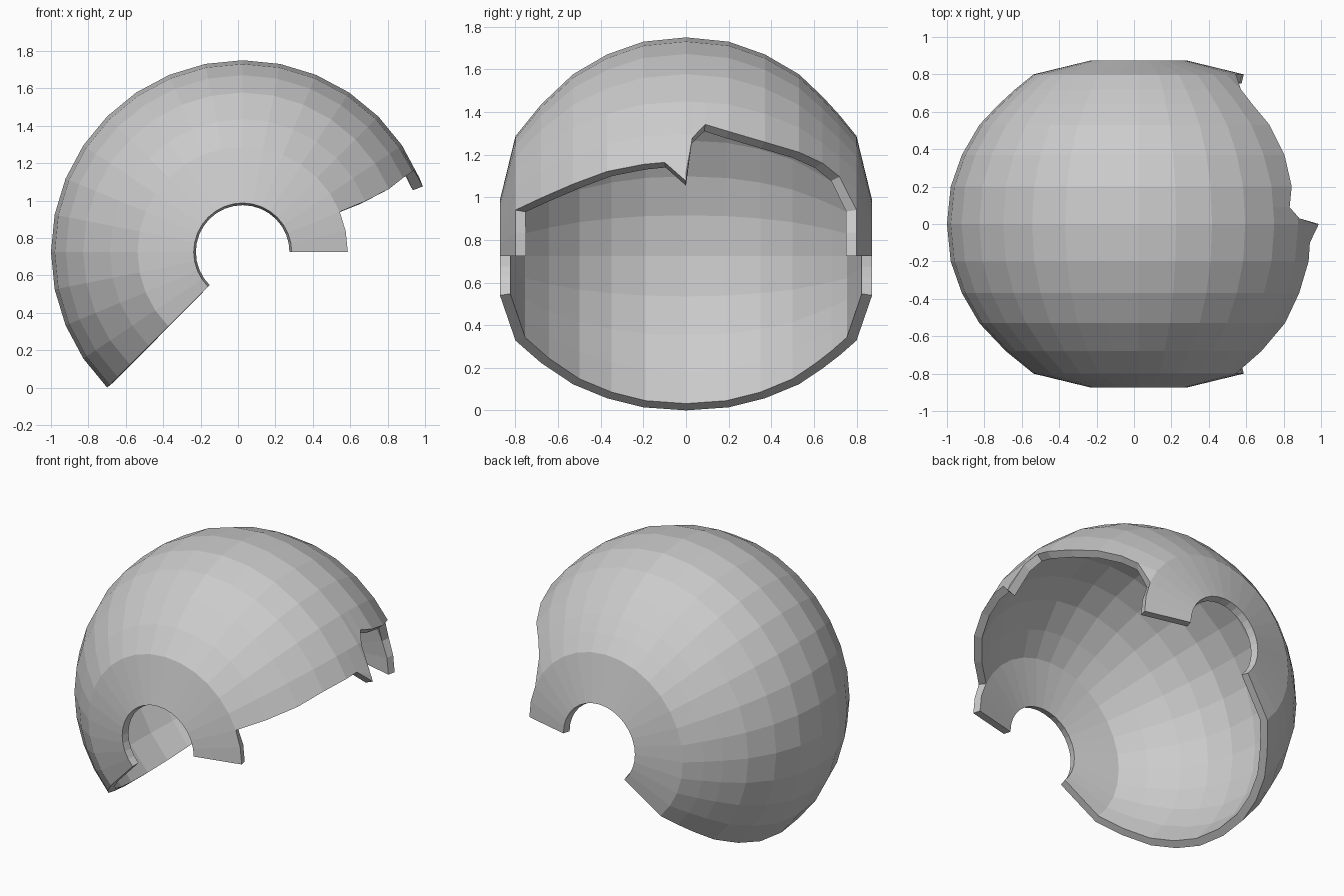
import bpy, bmesh
from math import sin, cos, radians

if "Cube" in bpy.data.objects:
    bpy.data.objects.remove(bpy.data.objects["Cube"])

CX, CZ, STEP = 0.025, 0.725, 11.25

# half profile of the dome (y, radius around the y axis)
PROFILE = [(0, 1.025), (0.2, 1.005), (0.37, 0.945), (0.53, 0.852),
           (0.68, 0.71), (0.8, 0.562)]
# broken front edge: (y, angle where the shell stops)
FRONT = [(-0.8, 22.5), (-0.68, 22.5), (-0.53, 23.3), (-0.37, 24.8), (-0.2, 25.3),
         (-0.1, 25.6), (0, 20), (0.03, 32.8), (0.09, 37.4), (0.2, 35.5),
         (0.37, 34.4), (0.53, 34.8), (0.64, 35.6), (0.72, 34.2), (0.8, 22.5)]


def radius(y):
    y = abs(y)
    for (y0, r0), (y1, r1) in zip(PROFILE, PROFILE[1:]):
        if y <= y1 + 1e-6:
            return r0 + (r1 - r0) * (y - y0) / (y1 - y0)


bm = bmesh.new()
verts = {}


def vert(y, r, a):
    key = (round(y, 4), round(r, 4), round(a, 3))
    if key not in verts:
        a = radians(a)
        verts[key] = bm.verts.new((CX + r * cos(a), y, CZ + r * sin(a)))
    return verts[key]


def strip(c0, c1):
    # faces between two columns (y, radius, end angle), swept from 225 degrees to 0
    for k in range(20, 0, -1):
        pts = []
        for (y, r, end), i in ((c0, k), (c0, k - 1), (c1, k - 1), (c1, k)):
            v = vert(y, r, max(i * STEP, end))
            if v not in pts:
                pts.append(v)
        if len(pts) > 2:
            bm.faces.new(pts)


# dome
cols = [(y, radius(y), end) for y, end in FRONT]
for a, b in zip(cols, cols[1:]):
    strip(a, b)
# side plates around the open ear holes, running on to the cheek tabs
for s in (-1, 1):
    strip((s * 0.8, radius(0.8), 0), (s * 0.873, 0.262, 0))

# normals outward
bmesh.ops.recalc_face_normals(bm, faces=bm.faces[:])
bm.normal_update()
out = sum((f.calc_center_median().x - CX) * f.normal.x +
          (f.calc_center_median().z - CZ) * f.normal.z for f in bm.faces)
if out < 0:
    bmesh.ops.reverse_faces(bm, faces=bm.faces[:])

mesh = bpy.data.meshes.new("broken_helmet_shell")
bm.to_mesh(mesh)
bm.free()
shell = bpy.data.objects.new("broken_helmet_shell", mesh)
bpy.context.collection.objects.link(shell)

# wall thickness
solid = shell.modifiers.new("wall", 'SOLIDIFY')
solid.thickness = 0.05
solid.offset = -1
solid.use_even_offset = True
